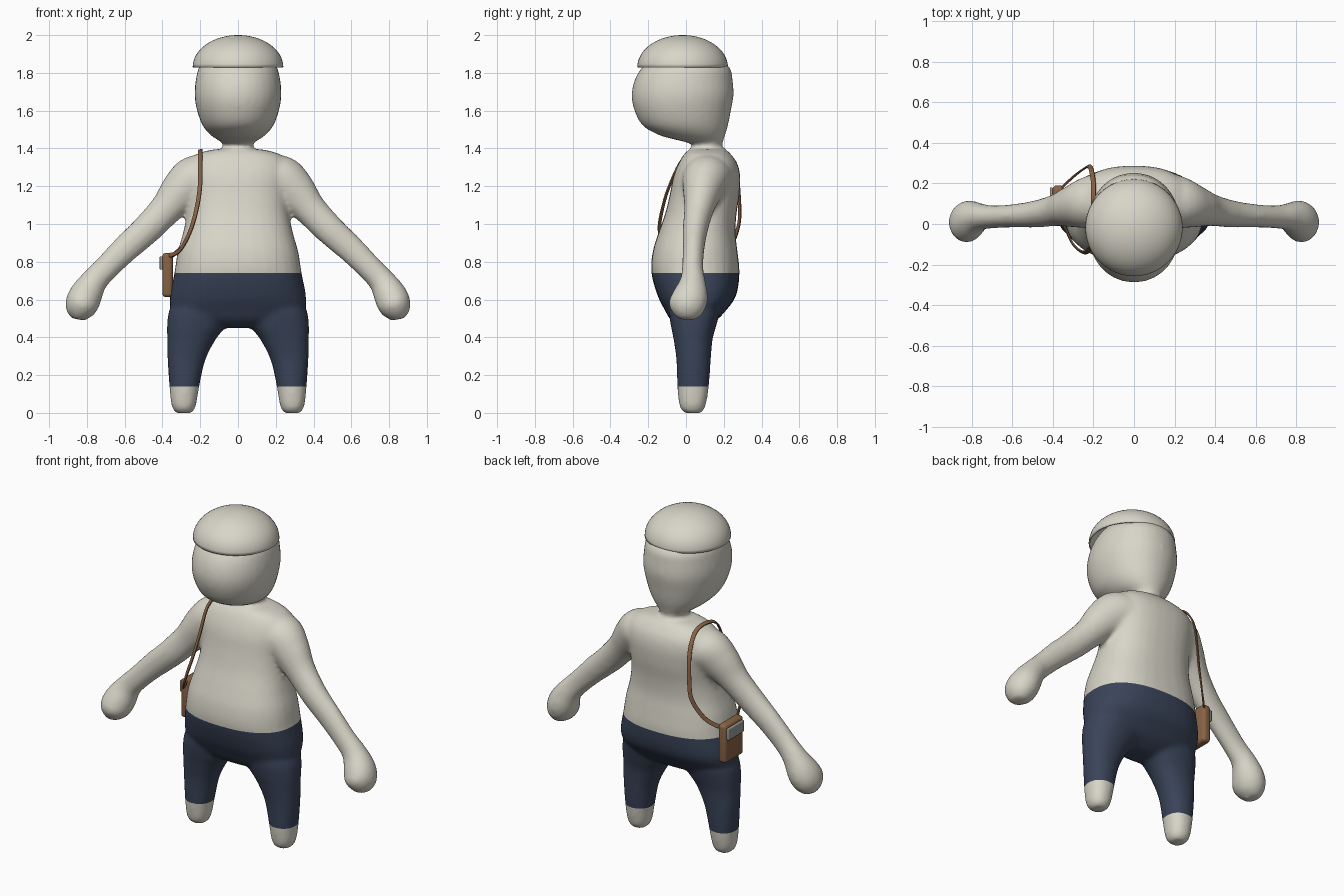
import bpy, bmesh, math
from mathutils import Vector

if "Cube" in bpy.data.objects:
    bpy.data.objects.remove(bpy.data.objects["Cube"], do_unlink=True)


def material(name, rgb):
    m = bpy.data.materials.new(name)
    m.use_nodes = True
    m.diffuse_color = (*rgb, 1)
    node = next(n for n in m.node_tree.nodes if n.type == 'BSDF_PRINCIPLED')
    node.inputs["Base Color"].default_value = (*rgb, 1)
    return m


CREAM = material("cream", (0.69, 0.67, 0.58))
NAVY = material("navy", (0.042, 0.058, 0.1))
LEATHER = material("brown leather", (0.25, 0.125, 0.06))
METAL = material("grey metal", (0.33, 0.33, 0.31))


def smooth_rows(rows, steps=5):
    """Catmull-Rom resampling of rows of numbers."""
    out = []
    for i in range(len(rows) - 1):
        a, b, c, d = (rows[min(max(i + k, 0), len(rows) - 1)] for k in (-1, 0, 1, 2))
        for s in range(steps):
            t = s / steps
            out.append([q + 0.5 * t * (r - p + t * (2 * p - 5 * q + 4 * r - e + t * (3 * (q - r) + e - p)))
                        for p, q, r, e in zip(a, b, c, d)])
    return out + [list(rows[-1])]


def loft(bm, rings, power=2.0, sides=32):
    """Closed tube through rings of (centre, u radius vector, v radius vector)."""
    def bend(w):
        return math.copysign(abs(w) ** (2 / power), w)
    loops = []
    for centre, u, v in rings:
        angles = [math.tau * k / sides for k in range(sides)]
        loops.append([bm.verts.new(centre + u * bend(math.cos(a)) + v * bend(math.sin(a))) for a in angles])
    for lo, hi in zip(loops, loops[1:]):
        for k in range(sides):
            n = (k + 1) % sides
            bm.faces.new((lo[k], lo[n], hi[n], hi[k]))
    bm.faces.new(loops[0][::-1])
    bm.faces.new(loops[-1])


def upright(rows, side=1):
    """Horizontal rings from rows of (z, centre x, x radius, front y, back y)."""
    return [(Vector((side * x, (f + b) / 2, z)), Vector((rx, 0, 0)), Vector((0, (b - f) / 2, 0)))
            for z, x, rx, f, b in smooth_rows(rows)]


def finish(name, bm, mats, angle=40):
    bmesh.ops.recalc_face_normals(bm, faces=bm.faces)
    mesh = bpy.data.meshes.new(name)
    bm.to_mesh(mesh)
    bm.free()
    obj = bpy.data.objects.new(name, mesh)
    bpy.context.collection.objects.link(obj)
    for m in mats:
        mesh.materials.append(m)
    bpy.ops.object.select_all(action='DESELECT')
    obj.select_set(True)
    bpy.context.view_layer.objects.active = obj
    bpy.ops.object.shade_smooth_by_angle(angle=math.radians(angle))
    return obj


# Body volumes: torso, head with neck, legs, arms
torso = [(.45, 0, .12, -.03, .09), (.49, 0, .27, -.08, .16), (.54, 0, .35, -.11, .21),
         (.62, 0, .36, -.15, .265), (.74, 0, .337, -.183, .283), (.85, 0, .32, -.177, .273),
         (.95, 0, .292, -.147, .262), (1.05, 0, .272, -.112, .267), (1.15, 0, .27, -.087, .282),
         (1.25, 0, .28, -.067, .287), (1.32, 0, .27, -.04, .272), (1.37, 0, .22, -.01, .237),
         (1.395, 0, .13, .02, .21)]
head = [(1.35, 0, .1, .03, .2), (1.41, 0, .078, .035, .19), (1.43, 0, .085, .01, .195),
        (1.45, 0, .115, -.07, .2), (1.47, 0, .145, -.14, .207), (1.52, 0, .187, -.228, .222),
        (1.6, 0, .217, -.273, .238), (1.68, 0, .23, -.288, .252), (1.76, 0, .224, -.273, .247),
        (1.83, 0, .206, -.232, .23), (1.9, 0, .15, -.16, .14), (1.93, 0, .08, -.09, .07)]
leg = [(-.002, .287, .035, .0, .075), (.012, .287, .053, -.022, .092), (.05, .287, .067, -.037, .107),
       (.14, .284, .079, -.046, .121), (.28, .273, .1, -.051, .131), (.39, .246, .129, -.066, .141),
       (.46, .22, .156, -.08, .16), (.54, .2, .165, -.09, .18), (.62, .18, .14, -.08, .18)]
# Arm rows: x, y, z, radius across, radius in depth
arm = [(.12, .12, 1.25, .1, .13), (.22, .11, 1.235, .13, .13), (.3, .09, 1.17, .115, .105),
       (.38, .07, 1.08, .088, .08), (.48, .05, .975, .08, .067), (.6, .04, .865, .073, .057),
       (.7, .035, .765, .067, .057), (.76, .035, .7, .071, .067), (.8, .022, .635, .086, .092),
       (.825, .01, .58, .089, .102), (.84, .01, .53, .072, .08), (.847, .01, .495, .035, .045)]


def arm_rings(side):
    rows = smooth_rows(arm)
    rings = []
    for i, (x, y, z, ru, rv) in enumerate(rows):
        p, q = rows[max(i - 1, 0)], rows[min(i + 1, len(rows) - 1)]
        across = Vector((-(q[2] - p[2]) * side, 0, q[0] - p[0])).normalized()
        rings.append((Vector((side * x, y, z)), across * ru, Vector((0, rv, 0))))
    return rings


bm = bmesh.new()
loft(bm, upright(torso), 2.4)
loft(bm, upright(head), 2.1)
for side in (1, -1):
    loft(bm, upright(leg, side), 2.2)
    loft(bm, arm_rings(side))
rough = finish("body_rough", bm, [])

# Fuse the volumes into one skin, then cut clean trouser edges
remesh = rough.modifiers.new("fuse", 'REMESH')
remesh.mode = 'VOXEL'
remesh.voxel_size = 0.014
relax = rough.modifiers.new("relax", 'SMOOTH')
relax.factor = 0.5
relax.iterations = 7
skin = bpy.data.meshes.new_from_object(rough.evaluated_get(bpy.context.evaluated_depsgraph_get()))
bpy.data.objects.remove(rough, do_unlink=True)

HEM, WAIST = 0.14, 0.74
bm = bmesh.new()
bm.from_mesh(skin)
bpy.data.meshes.remove(skin)
for height in (HEM, WAIST):
    bmesh.ops.bisect_plane(bm, geom=bm.verts[:] + bm.edges[:] + bm.faces[:], dist=0.0005,
                           plane_co=(0, 0, height), plane_no=(0, 0, 1))
for f in bm.faces:
    c = f.calc_center_median()
    f.material_index = int(HEM < c.z < WAIST and abs(c.x) < 0.5)
body = finish("body", bm, [CREAM, NAVY], 60)

# Domed cap, open underneath
bm = bmesh.new()
bmesh.ops.create_uvsphere(bm, u_segments=48, v_segments=32, radius=1)
bmesh.ops.delete(bm, geom=[v for v in bm.verts if v.co.z < -0.01], context='VERTS')
for v in bm.verts:
    v.co = Vector((v.co.x * .24, v.co.y * .24 - .018, v.co.z * .17 + 1.83))
cap = finish("cap", bm, [CREAM])
shell = cap.modifiers.new("shell", 'SOLIDIFY')
shell.thickness = 0.008
shell.offset = -1


def box(name, centre, size, bevel, mat):
    bm = bmesh.new()
    bmesh.ops.create_cube(bm, size=1)
    for v in bm.verts:
        v.co = Vector([c + k * s for c, k, s in zip(centre, v.co, size)])
    bmesh.ops.bevel(bm, geom=bm.edges[:], offset=bevel, segments=4, profile=0.5, affect='EDGES')
    return finish(name, bm, [mat])


# Shoulder bag with its clasp
box("bag", (-.373, .1, .73), (.056, .18, .235), .02, LEATHER)
box("bag_clasp", (-.407, .105, .793), (.016, .15, .07), .005, METAL)

# Flat strap over the right shoulder, kept outside the skin
path = [(-.37, .03, .835), (-.34, -.02, .84), (-.3, -.1, .87), (-.25, -.14, .97), (-.215, -.12, 1.1),
        (-.2, -.08, 1.22), (-.2, -.01, 1.35), (-.2, .1, 1.39), (-.2, .2, 1.37), (-.21, .265, 1.27),
        (-.22, .283, 1.12), (-.235, .28, 1.0), (-.29, .24, .89), (-.345, .19, .835), (-.37, .16, .83)]
points, normals = [], []
for row in smooth_rows(path, 6):
    p = Vector(row)
    _, spot, normal, _ = body.closest_point_on_mesh(p)
    gap = (p - spot).dot(normal)
    points.append(p if gap > .006 else spot + normal * .006)
    normals.append(normal.copy())
rings = []
for i, p in enumerate(points):
    along = (points[min(i + 1, len(points) - 1)] - points[max(i - 1, 0)]).normalized()
    near = normals[max(i - 3, 0):i + 4]
    out = sum(near, Vector())
    out = (out - along * out.dot(along)).normalized()
    rings.append((p, along.cross(out) * .012, out * .005))
bm = bmesh.new()
loft(bm, rings, 4, 16)
finish("bag_strap", bm, [LEATHER])
